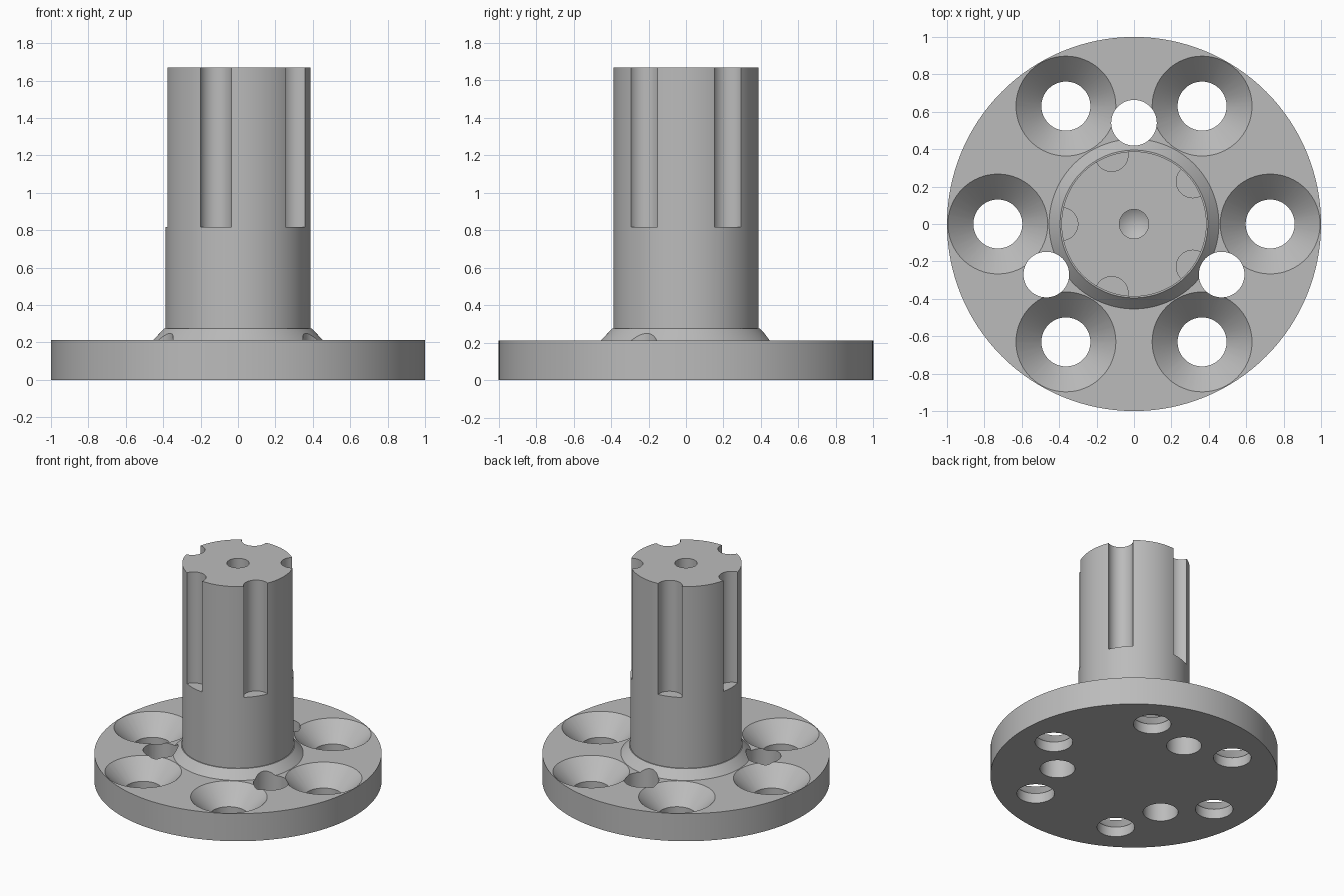
import bpy, bmesh
from math import cos, sin, pi, radians

if "Cube" in bpy.data.objects:
    bpy.data.objects.remove(bpy.data.objects["Cube"])


def lathe(name, profile, segments, center=(0, 0)):
    """Closed solid of revolution from (radius, z) points, bottom to top."""
    bm = bmesh.new()
    rings = []
    for r, z in profile:
        if r == 0:
            rings.append([bm.verts.new((center[0], center[1], z))])
        else:
            rings.append([bm.verts.new((center[0] + r * cos(2 * pi * i / segments),
                                        center[1] + r * sin(2 * pi * i / segments), z))
                          for i in range(segments)])
    for a, b in zip(rings, rings[1:]):
        for i in range(segments):
            j = (i + 1) % segments
            if len(a) == 1:
                bm.faces.new((a[0], b[j], b[i]))
            elif len(b) == 1:
                bm.faces.new((a[i], a[j], b[0]))
            else:
                bm.faces.new((a[i], a[j], b[j], b[i]))
    for ring in (rings[0], rings[-1]):
        if len(ring) > 1:
            bm.faces.new(ring)
    bmesh.ops.recalc_face_normals(bm, faces=bm.faces)
    mesh = bpy.data.meshes.new(name)
    bm.to_mesh(mesh)
    bm.free()
    obj = bpy.data.objects.new(name, mesh)
    bpy.context.collection.objects.link(obj)
    return obj


def cut(target, cutter):
    """Subtract the cutter and remove it."""
    cutter.hide_render = True
    bpy.context.view_layer.objects.active = target
    mod = target.modifiers.new("cut", 'BOOLEAN')
    mod.operation = 'DIFFERENCE'
    mod.solver = 'EXACT'
    mod.object = cutter
    bpy.ops.object.modifier_apply(modifier=mod.name)
    bpy.data.objects.remove(cutter)


def polar(radius, degrees):
    return radius * cos(radians(degrees)), radius * sin(radians(degrees))


FLANGE, COLLAR, TOP, SHAFT = 0.212, 0.275, 1.67, 0.388

# Flange, conical collar and shaft turned as one solid
hub = lathe("flanged_shaft", [(1, 0), (1, FLANGE), (0.454, FLANGE), (0.395, COLLAR),
                              (SHAFT, COLLAR), (SHAFT, TOP)], 128)

# Six countersunk screw holes
for k in range(6):
    cut(hub, lathe("screw_hole", [(0.131, -0.1), (0.131, 0.076), (0.267, FLANGE),
                                  (0.267, FLANGE + 0.001)], 64, polar(0.728, 60 * k)))

# Three plain holes that nick the collar
for k in range(3):
    cut(hub, lathe("plain_hole", [(0.122, -0.1), (0.122, 0.5)], 48,
                   polar(0.541, 90 + 120 * k)))

# Five round grooves down the upper shaft
for k in range(5):
    cut(hub, lathe("groove", [(0.088, 0.818), (0.088, TOP + 0.1)], 48,
                   polar(SHAFT, 36 + 72 * k)))

# Drilled centre hole with a pointed bottom
cut(hub, lathe("centre_hole", [(0, TOP - 0.25), (0.078, TOP - 0.2), (0.078, TOP + 0.1)], 48))

# Single grey metal colour
metal = bpy.data.materials.new("grey metal")
metal.diffuse_color = (0.5, 0.5, 0.5, 1)
metal.use_nodes = True
metal.node_tree.nodes["Principled BSDF"].inputs["Base Color"].default_value = metal.diffuse_color
hub.data.materials.clear()
hub.data.materials.append(metal)
for face in hub.data.polygons:
    face.material_index = 0

bpy.ops.object.select_all(action='DESELECT')
hub.select_set(True)
bpy.context.view_layer.objects.active = hub
bpy.ops.object.shade_smooth_by_angle(angle=radians(25))
